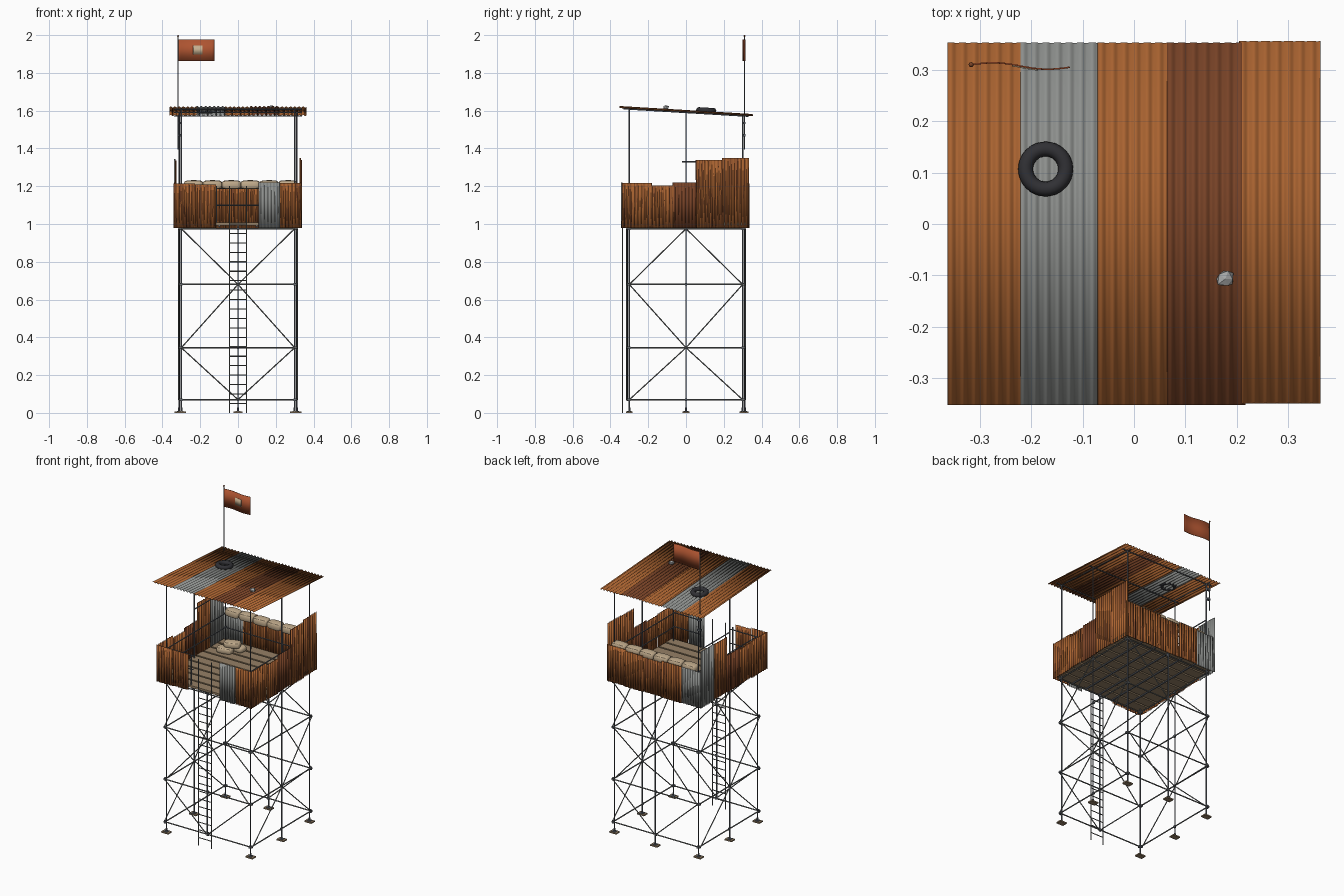
import bpy, bmesh, math, random
from mathutils import Vector, Matrix

random.seed(4)
if "Cube" in bpy.data.objects:
    bpy.data.objects.remove(bpy.data.objects["Cube"], do_unlink=True)


def material(name, r, g, b):
    m = bpy.data.materials.new(name)
    m.use_nodes = True
    m.diffuse_color = (r, g, b, 1)
    m.node_tree.nodes["Principled BSDF"].inputs["Base Color"].default_value = (r, g, b, 1)
    return m


rust = material("rust", .4, .125, .03)
dark_rust = material("dark rust", .19, .056, .02)
zinc = material("galvanised grey", .27, .28, .27)
steel = material("dark steel", .125, .14, .165)
worn_steel = material("worn steel", .19, .2, .195)
wood = material("weathered wood", .3, .215, .13)
canvas = material("sandbag canvas", .55, .42, .27)
rubber = material("tyre rubber", .03, .03, .035)
cloth = material("faded red cloth", .42, .088, .03)
stone = material("stone", .37, .38, .38)


def finish(name, bm, mats, smooth=True):
    bmesh.ops.recalc_face_normals(bm, faces=bm.faces)
    me = bpy.data.meshes.new(name)
    bm.to_mesh(me)
    bm.free()
    for m in mats if isinstance(mats, tuple) else (mats,):
        me.materials.append(m)
    ob = bpy.data.objects.new(name, me)
    bpy.context.collection.objects.link(ob)
    if smooth:
        bpy.ops.object.select_all(action='DESELECT')
        ob.select_set(True)
        bpy.context.view_layer.objects.active = ob
        bpy.ops.object.shade_smooth_by_angle(angle=math.radians(40))
    return ob


def add_tube(bm, a, b, r=.004, sides=8):
    a, b = Vector(a), Vector(b)
    d = b - a
    mat = Matrix.Translation((a + b) / 2) @ d.to_track_quat('Z', 'Y').to_matrix().to_4x4()
    bmesh.ops.create_cone(bm, cap_ends=True, segments=sides, radius1=r, radius2=r,
                          depth=d.length, matrix=mat)


def add_box(bm, centre, size):
    bmesh.ops.create_cube(bm, size=1, matrix=Matrix.Translation(centre)
                          @ Matrix.Diagonal((*size, 1)))


def tubes(name, pairs, r=.004, mat=steel):
    bm = bmesh.new()
    for a, b in pairs:
        add_tube(bm, a, b, r)
    return finish(name, bm, mat)


def sheet(name, origin, u, v, width, length, mat, pitch=.022, amp=.0035, streaks=0):
    """Corrugated sheet: ribs run along v, the wave repeats along u."""
    u, v, origin = Vector(u).normalized(), Vector(v).normalized(), Vector(origin)
    n = u.cross(v)
    steps = int(width / pitch * 8)
    bm = bmesh.new()
    rows = []
    for i in range(steps + 1):
        s = width * i / steps
        p = origin + u * s + n * amp * math.sin(2 * math.pi * s / pitch)
        cuts = (0, random.uniform(.3, .7), 1) if streaks else (0, 1)
        rows.append([bm.verts.new(p + v * length * t) for t in cuts])
    for a, b in zip(rows, rows[1:]):
        for k in range(len(a) - 1):
            f = bm.faces.new((a[k], b[k], b[k + 1], a[k + 1]))
            f.material_index = int(random.random() < streaks)
    ob = finish(name, bm, (mat, dark_rust))
    mod = ob.modifiers.new("thickness", 'SOLIDIFY')
    mod.thickness, mod.offset = .002, 0


def roof_z(y):
    return 1.618 - (y + .35) * .06


# Scaffold posts: four corners, side middles, back middle and front middle
P, Q = .3, .312
feet = [(sx * P, sy * P) for sx in (-1, 1) for sy in (-1, 1)]
feet += [(-Q, 0), (Q, 0), (0, Q)]
posts = [((x, y, .01), (x, y, roof_z(y) - .005 if x else 1.0)) for x, y in feet]
posts.append(((0, -Q, .07), (0, -Q, 1.0)))
tubes("scaffold_posts", posts, .0037)

# Levels and zigzag braces; each side is drawn along a local axis t
levels = (.07, .345, .68, .975)
rails, braces, clamps = [], [], bmesh.new()
for axis in (0, 1):
    for side in (-1, 1):
        def pt(t, z, off=P):
            return (t, side * off, z) if axis == 0 else (side * off, t, z)
        for k, z in enumerate(levels):
            rails.append((pt(-.315, z, .306), pt(.315, z, .306)))
            for t in (-P, 0, P):
                add_box(clamps, pt(t, z, .308), (.012, .012, .013))
            if k == 0:
                continue
            low = levels[k - 1]
            for s in (-P, P):
                mid_low = (k % 2 == 1) == (axis == 0)
                braces.append((pt(0 if mid_low else s, low, .314),
                               pt(s if mid_low else 0, z, .314)))
tubes("scaffold_rails", rails, .0038, worn_steel)
tubes("scaffold_braces", braces, .0032, worn_steel)
finish("scaffold_clamps", clamps, steel, False)

# Feet: wooden pad with steel base plate and jack collar
pads, plates = bmesh.new(), bmesh.new()
for x, y in feet:
    add_box(pads, (x, y, .004), (.05, .036, .008))
    add_box(plates, (x, y, .0095), (.024, .024, .003))
    add_tube(plates, (x, y, .01), (x, y, .028), .005)
finish("foot_pads", pads, wood, False)
finish("foot_plates", plates, steel, False)

# Ladder in front of the opening
L, LY = .045, -.336
tubes("ladder_rails", [((s * L, LY, 0), (s * L, LY, 1.2)) for s in (-1, 1)], .0033, worn_steel)
tubes("ladder_rungs", [((-L, LY, .05 + i * .05), (L, LY, .05 + i * .05))
                       for i in range(20)], .0028, worn_steel)

# Platform: planks across, joists beneath
deck = bmesh.new()
for i in range(9):
    add_box(deck, (random.uniform(-.004, .004), -.292 + i * .073, 1.0), (.652, .062, .014))
finish("deck_planks", deck, wood, False)
tubes("deck_joists", [((x, -.325, .988), (x, .325, .988)) for x in (-.2, -.1, 0, .1, .2)], .005)

# Guard rails inside the walls, with one loose rail on the -x side
guard = []
for z in (1.1, 1.19):
    guard.append(((-P, .29, z), (P, .29, z)))
    for s in (-1, 1):
        guard.append(((s * .292, -P, z), (s * .292, P, z)))
        guard.append(((s * .11, -.3, z), (s * P, -.3, z)))
for x in (-.115, .115):
    guard += [((x, .295, .99), (x, .295, 1.2)), ((x, -.312, .99), (x, -.312, 1.2))]
guard.append(((-.3, -.02, 1.33), (-.3, .3, 1.33)))
tubes("guard_rails", guard, .0035)

# Corrugated walls: start, width, top and colour of every sheet
B = .98
front = [(-.34, .115, 1.215, rust), (-.228, .11, 1.21, rust),
         (.11, .112, 1.22, zinc), (.22, .115, 1.217, rust)]
back = [(-.335, .14, 1.21, zinc), (-.2, .14, 1.215, rust), (-.065, .14, 1.2, rust),
        (.07, .135, 1.21, rust), (.2, .135, 1.215, rust)]
side_low = [(-.34, .155, 1.216, rust), (-.19, .125, 1.205, rust), (-.07, .13, 1.22, dark_rust)]
right = side_low + [(.055, .14, 1.34, rust), (.19, .142, 1.35, rust)]
left = side_low + [(.055, .14, 1.335, rust), (.19, .142, 1.345, zinc)]
for name, wall, axis, off in (("front", front, 0, -.338), ("back", back, 0, .33),
                              ("plus_x", right, 1, .332), ("minus_x", left, 1, -.332)):
    for i, (s, w, top, mat) in enumerate(wall):
        o = off + (.003 if i % 2 else -.003)
        start = (s, o, B) if axis == 0 else (o, s, B)
        u = (1, 0, 0) if axis == 0 else (0, 1, 0)
        lean = random.uniform(-.015, .015)
        v = (lean, 0, 1) if axis == 0 else (0, lean, 1)
        sheet(f"{name}_wall_sheet_{i + 1}", start, u, v, w, top - B, mat, .018, .003,
              .25 if mat == rust else 0)

# Roof sheets, overlapping, sloping down to the back, on tube purlins
for i, (x, w, mat) in enumerate([(-.362, .147, rust), (-.222, .155, zinc), (-.07, .144, rust),
                                 (.065, .152, dark_rust), (.205, .157, rust)]):
    y = -.352 + (.003 if i == 4 else 0)
    sheet(f"roof_sheet_{i + 1}", (x, y, roof_z(y) + (.002 if i % 2 else 0)),
          (1, 0, 0), (0, 1, -.06), w, .706, mat, .0225, .0035)
tubes("roof_purlins", [((-.34, y, roof_z(y) - .007), (.34, y, roof_z(y) - .007))
                       for y in (-.3, 0, .3)]
      + [((x, -.33, roof_z(-.33) - .007), (x, .33, roof_z(.33) - .007)) for x in (-.3, .3)], .0032)


def sandbag(name, loc, size, turn=0):
    bm = bmesh.new()
    bmesh.ops.create_cube(bm, size=1)
    bmesh.ops.subdivide_edges(bm, edges=bm.edges[:], cuts=3, use_grid_fill=True)
    for v in bm.verts:
        ball = v.co.normalized() * .5
        v.co = v.co.lerp(ball, .5)
        v.co = Vector(v.co[i] * size[i] * 1.08 for i in range(3))
    ob = finish(name, bm, canvas)
    ob.location, ob.rotation_euler = loc, (0, 0, turn)
    ob.modifiers.new("soft", 'SUBSURF').levels = 1


# Sandbags along the back wall and a small pile on the deck
for i in range(6):
    sandbag(f"wall_sandbag_{i + 1}", (-.235 + i * .1, .291, 1.208), (.1, .062, .046),
            random.uniform(-.08, .08))
for i, (x, y, z, turn) in enumerate([(-.21, .17, 1.024, .2), (-.165, .235, 1.024, -.15),
                                     (-.18, .2, 1.056, .35)]):
    sandbag(f"deck_sandbag_{i + 1}", (x, y, z), (.1, .062, .038), turn)

# Tyre and stone weighing down the roof
bpy.ops.mesh.primitive_torus_add(major_radius=.039, minor_radius=.0145, major_segments=32,
                                 minor_segments=12, location=(-.172, .107, roof_z(.107) + .011),
                                 rotation=(-.06, 0, 0))
tyre = bpy.context.object
tyre.name = "roof_tyre"
tyre.data.materials.append(rubber)
bpy.ops.object.shade_smooth_by_angle(angle=math.radians(60))
bm = bmesh.new()
bmesh.ops.create_icosphere(bm, subdivisions=1, radius=.02)
for v in bm.verts:
    v.co *= random.uniform(.75, 1.1)
    v.co.z *= .75
finish("roof_stone", bm, stone, False).location = (.178, -.107, roof_z(-.107) + .014)

# Flag pole clamped to the back corner post, with a rusty knob on top
FX, FY = -.317, .31
tubes("flag_pole", [((FX, FY, 1.395), (FX, FY, 1.993))], .003)
bm = bmesh.new()
for z in (1.47, 1.535):
    add_box(bm, (-.309, .306, z), (.024, .016, .012))
finish("pole_clamps", bm, steel, False)
bm = bmesh.new()
bmesh.ops.create_uvsphere(bm, u_segments=8, v_segments=6, radius=.005,
                          matrix=Matrix.Translation((FX, FY, 1.995)))
finish("pole_knob", bm, dark_rust)


# Waving flag with a pale square patch on the front
def cloth_strip(name, x0, x1, z0, z1, mat, thick, forward=0):
    bm = bmesh.new()
    cols = []
    for i in range(17):
        x = x0 + (x1 - x0) * i / 16
        t = (x - FX) / .192
        y = FY - forward - .005 * t + .005 * math.sin(t * 6.3)
        cols.append((bm.verts.new((x, y, z0)), bm.verts.new((x, y, z1))))
    for (a, b), (c, d) in zip(cols, cols[1:]):
        bm.faces.new((a, c, d, b))
    mod = finish(name, bm, mat).modifiers.new("thickness", 'SOLIDIFY')
    mod.thickness, mod.offset = thick, 0


cloth_strip("flag", FX, -.125, 1.862, 1.978, cloth, .003)
cloth_strip("flag_patch", -.237, -.187, 1.898, 1.944, canvas, .002, .0025)
